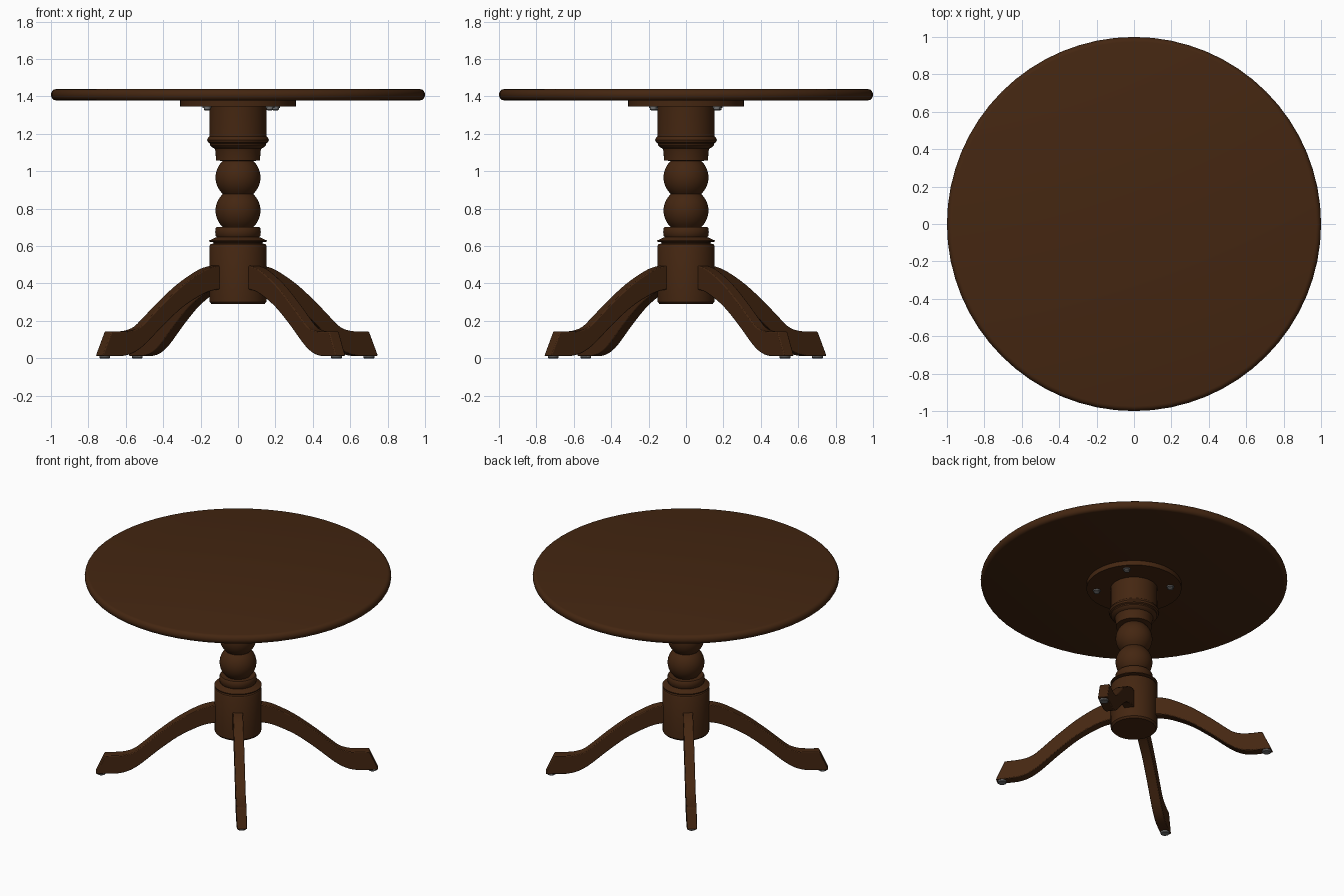
import bpy, bmesh, math
from mathutils import Matrix

if "Cube" in bpy.data.objects:
    bpy.data.objects.remove(bpy.data.objects["Cube"])


def material(name, color):
    m = bpy.data.materials.new(name)
    m.diffuse_color = (*color, 1)
    m.use_nodes = True
    m.node_tree.nodes["Principled BSDF"].inputs["Base Color"].default_value = m.diffuse_color
    return m


WOOD = material("dark_wood", (0.058, 0.0195, 0.0056))
METAL = material("grey_metal", (0.16, 0.16, 0.16))


def finish(name, bm, mat, angle=35):
    bmesh.ops.recalc_face_normals(bm, faces=bm.faces)
    me = bpy.data.meshes.new(name)
    bm.to_mesh(me)
    bm.free()
    me.materials.append(mat)
    ob = bpy.data.objects.new(name, me)
    bpy.context.collection.objects.link(ob)
    bpy.ops.object.select_all(action="DESELECT")
    ob.select_set(True)
    bpy.context.view_layer.objects.active = ob
    bpy.ops.object.shade_smooth_by_angle(angle=math.radians(angle))
    return ob


def lathe(name, profile, mat, sides=48, at=(0, 0)):
    """Turn a (radius, height) profile around the vertical axis, with closed ends."""
    bm = bmesh.new()
    rings = []
    for r, z in profile:
        rings.append([bm.verts.new((at[0] + r * math.cos(2 * math.pi * i / sides),
                                    at[1] + r * math.sin(2 * math.pi * i / sides), z))
                      for i in range(sides)])
    for a, b in zip(rings, rings[1:]):
        for i in range(sides):
            j = (i + 1) % sides
            bm.faces.new((a[i], a[j], b[j], b[i]))
    bm.faces.new(rings[0][::-1])
    bm.faces.new(rings[-1])
    return finish(name, bm, mat)


def ball(z, r=0.12, half=0.088, steps=12):
    """Profile of a sphere cut flat above and below."""
    return [(math.sqrt(r * r - h * h), z + h)
            for h in (half * (2 * k / steps - 1) for k in range(steps + 1))]


def smooth_line(pts, steps=4):
    """Catmull-Rom curve through the points."""
    p = [pts[0]] + pts + [pts[-1]]
    out = []
    for i in range(1, len(p) - 2):
        for k in range(steps):
            t = k / steps
            out.append(tuple(0.5 * (2 * b + (c - a) * t + (2 * a - 5 * b + 4 * c - d) * t * t
                                    + (3 * b - a - 3 * c + d) * t ** 3)
                             for a, b, c, d in zip(p[i - 1], p[i], p[i + 1], p[i + 2])))
    return out + [pts[-1]]


# Round top with a softened edge
edge = [(0.974 + 0.026 * math.cos(a), 1.409 + 0.03 * math.sin(a))
        for a in (math.pi * (k / 8 - 0.5) for k in range(9))]
lathe("table_top", edge, WOOD, 64)

# Mounting plate and its bolts
lathe("mounting_plate", [(0.31, 1.346), (0.31, 1.38)], WOOD)
for x, y in ((0.2, 0.165), (0.17, -0.175), (-0.165, 0.172), (-0.165, -0.16)):
    lathe("plate_bolt", [(0.009, 1.324), (0.018, 1.329), (0.018, 1.337), (0.024, 1.338),
                         (0.024, 1.348)], METAL, 12, (x, y))

# Turned column
profile = [(0.142, 0.29), (0.152, 0.302), (0.153, 0.6), (0.148, 0.61), (0.132, 0.613),
           (0.132, 0.62), (0.154, 0.624), (0.154, 0.63), (0.132, 0.64), (0.114, 0.648),
           (0.12, 0.656), (0.122, 0.675), (0.12, 0.694), (0.114, 0.702)]
profile += ball(0.79) + ball(0.967)
profile += [(0.118, 1.058), (0.12, 1.105), (0.125, 1.122), (0.142, 1.13), (0.15, 1.14),
            (0.15, 1.149), (0.16, 1.155), (0.165, 1.167), (0.16, 1.18), (0.153, 1.187),
            (0.152, 1.2), (0.152, 1.348)]
lathe("column", profile, WOOD)

# Four curved legs with a pad under each foot
upper = smooth_line([(0.1, 0.498), (0.17, 0.492), (0.25, 0.467), (0.38, 0.395), (0.51, 0.298),
                     (0.61, 0.214), (0.67, 0.168), (0.73, 0.148), (0.79, 0.143)])
upper += [(0.862, 0.143), (0.922, 0.013)]
lower = smooth_line([(0.79, 0.012), (0.72, 0.027), (0.64, 0.072), (0.51, 0.18), (0.38, 0.276),
                     (0.25, 0.342), (0.17, 0.365), (0.1, 0.37)])
outline = upper + lower
HALF = 0.033
for k in range(4):
    angle = math.radians(37 + 90 * k)
    bm = bmesh.new()
    near = [bm.verts.new((r, -HALF, z)) for r, z in outline]
    far = [bm.verts.new((r, HALF, z)) for r, z in outline]
    bm.faces.new(near)
    bm.faces.new(far[::-1])
    for i in range(len(outline)):
        j = (i + 1) % len(outline)
        bm.faces.new((near[i], far[i], far[j], near[j]))
    bm.transform(Matrix.Translation((-0.006, -0.003, 0)) @ Matrix.Rotation(angle, 4, "Z"))
    leg = finish("leg", bm, WOOD)
    bevel = leg.modifiers.new("softened_edges", "BEVEL")
    bevel.width = 0.005
    bevel.segments = 2
    bevel.angle_limit = math.radians(40)
    lathe("foot_pad", [(0.026, 0), (0.029, 0.003), (0.029, 0.016)], METAL, 16,
          (0.885 * math.cos(angle) - 0.006, 0.885 * math.sin(angle) - 0.003))
